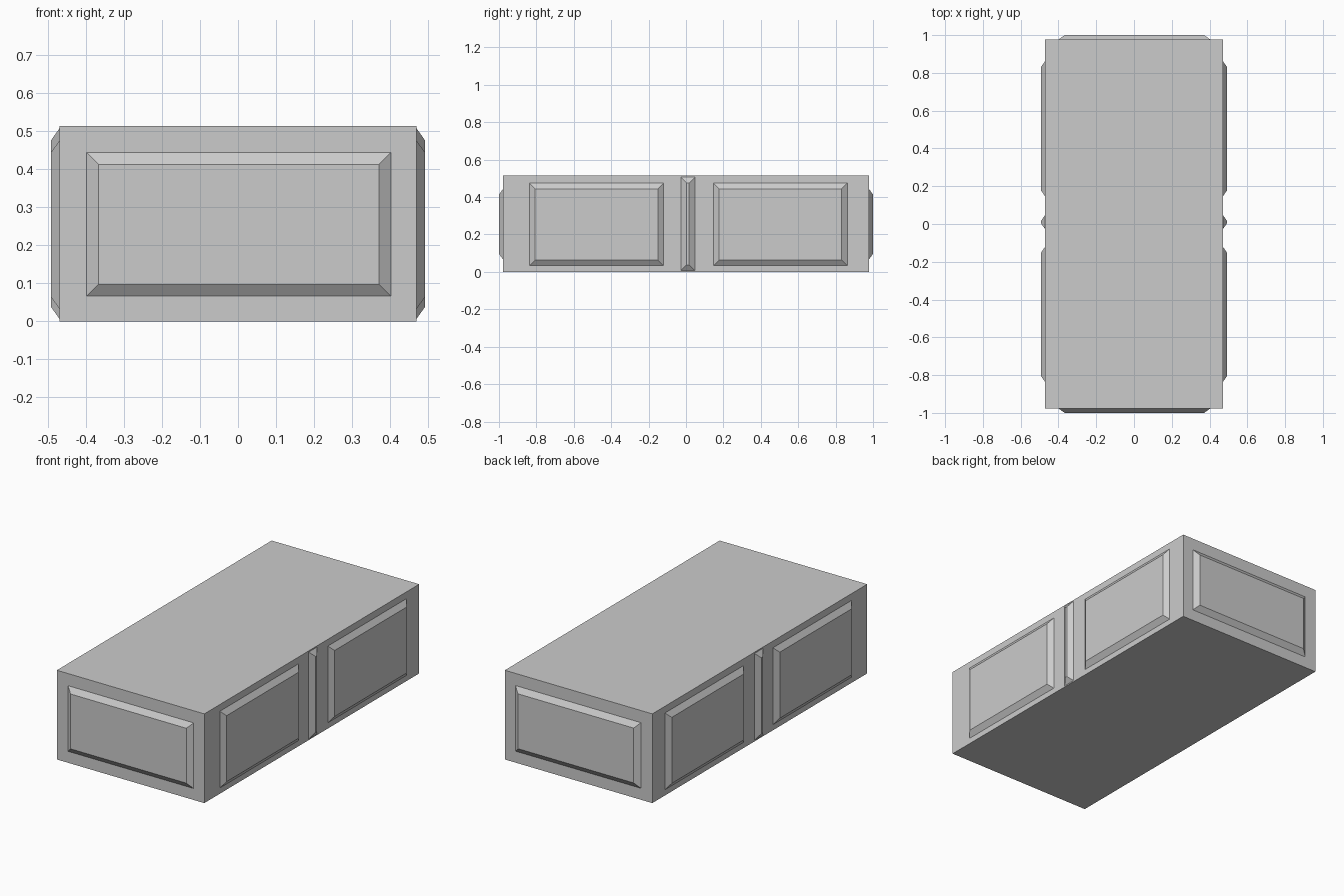
import bpy
import bmesh
from mathutils import Vector

cube = bpy.data.objects.get("Cube")
if cube:
    bpy.data.objects.remove(cube, do_unlink=True)

# One plain grey for the whole block
grey = bpy.data.materials.new("plain_grey")
grey.use_nodes = True
grey.diffuse_color = (0.6, 0.6, 0.6, 1)
grey.node_tree.nodes["Principled BSDF"].inputs["Base Color"].default_value = (0.6, 0.6, 0.6, 1)

HALF_X, HALF_Y, HEIGHT = 0.47, 0.978, 0.514
RAISE, BEVEL = 0.022, 0.031


def finish(name, bm):
    bmesh.ops.recalc_face_normals(bm, faces=bm.faces)
    mesh = bpy.data.meshes.new(name)
    bm.to_mesh(mesh)
    bm.free()
    mesh.materials.append(grey)
    obj = bpy.data.objects.new(name, mesh)
    bpy.context.collection.objects.link(obj)


def raised_panel(name, axis, sign, span, z_span):
    """Bevelled panel standing out from the wall facing sign * axis."""
    bm = bmesh.new()
    wall = HALF_X if axis == "x" else HALF_Y

    def ring(inset, out):
        (a, b), (lo, hi) = span, z_span
        a, b, lo, hi = a + inset, b - inset, lo + inset, hi - inset
        depth = sign * (wall + out)
        corners = [(a, lo), (b, lo), (b, hi), (a, hi)]
        return [bm.verts.new((depth, u, z) if axis == "x" else (u, depth, z))
                for u, z in corners]

    base, top = ring(0, 0), ring(BEVEL, RAISE)
    bm.faces.new(top)
    for i in range(4):
        j = (i + 1) % 4
        bm.faces.new((base[i], base[j], top[j], top[i]))
    # The back stays open against the wall; orient faces outward
    centre = Vector((0, 0, HEIGHT / 2))
    bmesh.ops.recalc_face_normals(bm, faces=bm.faces)
    bm.faces.ensure_lookup_table()
    if bm.faces[0].normal.dot(bm.faces[0].calc_center_median() - centre) < 0:
        bmesh.ops.reverse_faces(bm, faces=bm.faces)
    finish(name, bm)


# Main block
bm = bmesh.new()
bmesh.ops.create_cube(bm, size=1)
bmesh.ops.scale(bm, vec=(2 * HALF_X, 2 * HALF_Y, HEIGHT), verts=bm.verts)
bmesh.ops.translate(bm, vec=(0, 0, HEIGHT / 2), verts=bm.verts)
finish("main_block", bm)

# End panels
for name, sign in (("front", -1), ("back", 1)):
    raised_panel(name + "_panel", "y", sign, (-0.398, 0.402), (0.066, 0.444))

# Side panels and the narrow rib between them
for name, sign in (("left", 1), ("right", -1)):
    raised_panel(name + "_front_panel", "x", sign, (-0.837, -0.12), (0.033, 0.475))
    raised_panel(name + "_back_panel", "x", sign, (0.146, 0.863), (0.033, 0.475))
    raised_panel(name + "_centre_rib", "x", sign, (-0.028, 0.048), (0.007, 0.507))
